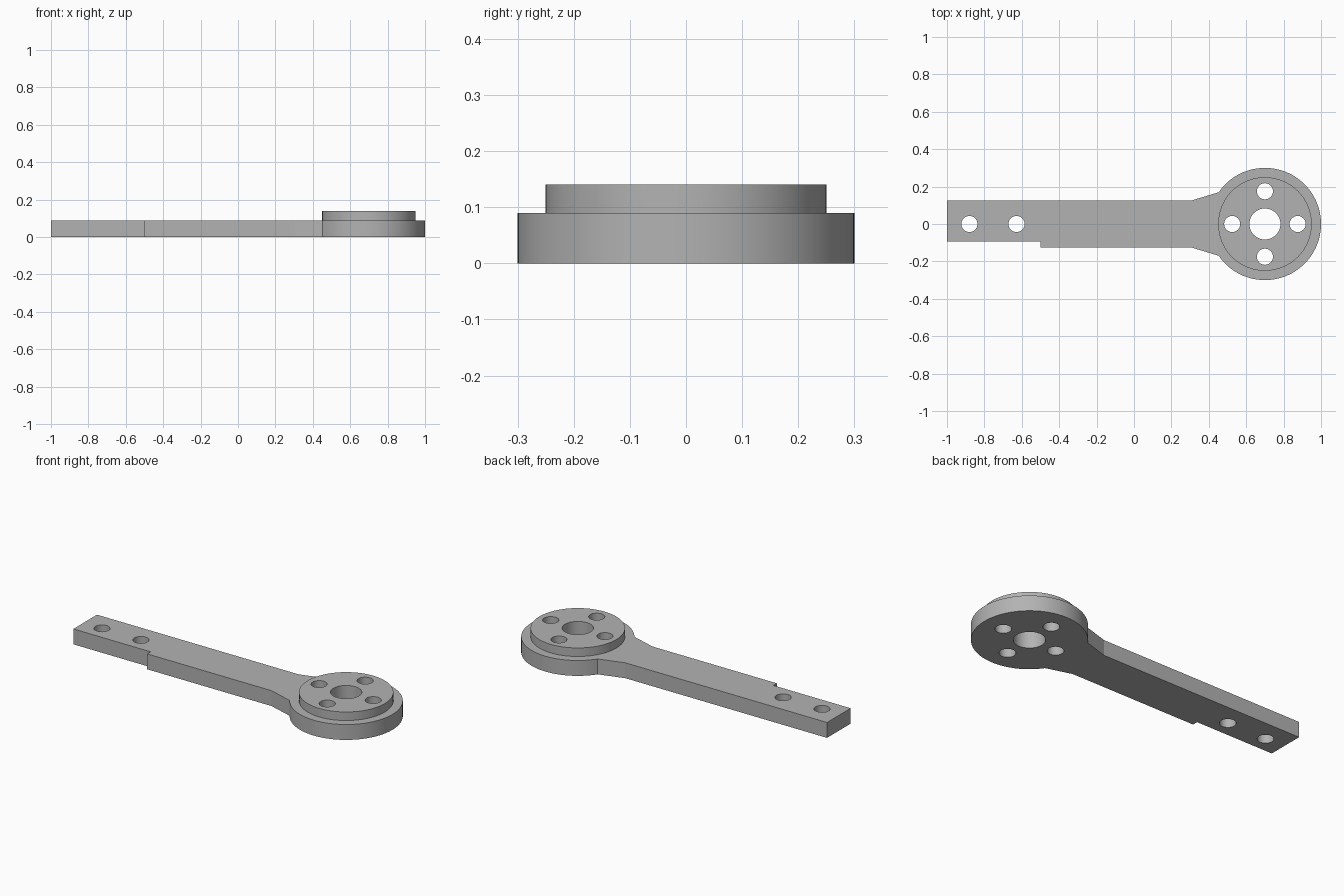
import bpy, bmesh, math

cube = bpy.data.objects.get("Cube")
if cube:
    bpy.data.objects.remove(cube, do_unlink=True)

HUB_X, HUB_R = 0.70, 0.30
ARM_H, TOP_H = 0.09, 0.14

grey = bpy.data.materials.new("plain grey")
grey.use_nodes = True
grey.diffuse_color = (0.45, 0.45, 0.45, 1)
grey.node_tree.nodes["Principled BSDF"].inputs["Base Color"].default_value = (0.45, 0.45, 0.45, 1)


def prism(name, outline, z0, z1):
    """Extrude a counter-clockwise outline from z0 to z1."""
    bm = bmesh.new()
    base = bm.faces.new([bm.verts.new((x, y, z0)) for x, y in outline])
    ext = bmesh.ops.extrude_face_region(bm, geom=[base], use_keep_orig=True)
    top = [v for v in ext["geom"] if isinstance(v, bmesh.types.BMVert)]
    bmesh.ops.translate(bm, verts=top, vec=(0, 0, z1 - z0))
    bmesh.ops.recalc_face_normals(bm, faces=bm.faces)
    mesh = bpy.data.meshes.new(name)
    bm.to_mesh(mesh)
    bm.free()
    mesh.materials.append(grey)
    obj = bpy.data.objects.new(name, mesh)
    bpy.context.collection.objects.link(obj)
    return obj


def arc(cx, cy, r, start, end, n):
    return [(cx + r * math.cos(start + (end - start) * i / n),
             cy + r * math.sin(start + (end - start) * i / n)) for i in range(n + 1)]


def disc(name, x, y, r, z0, z1, n=48):
    return prism(name, arc(x, y, r, 0, math.tau, n)[:-1], z0, z1)


def combine(target, tool, operation):
    """Apply a boolean and discard the helper."""
    tool.hide_render = True
    mod = target.modifiers.new(operation, 'BOOLEAN')
    mod.operation, mod.object, mod.solver = operation, tool, 'EXACT'
    bpy.context.view_layer.objects.active = target
    bpy.ops.object.modifier_apply(modifier=mod.name)
    bpy.data.objects.remove(tool, do_unlink=True)


# Stepped bar flaring into the round hub
join = math.radians(145.5)
outline = [(0.305, 0.125), (-1, 0.125), (-1, -0.093), (-0.5, -0.093),
           (-0.5, -0.125), (0.305, -0.125)]
outline += arc(HUB_X, 0, HUB_R, -join, join, 80)
arm = prism("lever_arm", outline, 0, ARM_H)

# Raised boss on the hub, sunk slightly for a clean union
combine(arm, disc("hub_boss", HUB_X, 0, 0.25, 0.05, TOP_H, 96), 'UNION')

# Centre bore, four bolt holes around it, two mounting holes in the bar
holes = [(HUB_X, 0, 0.083), (-0.88, 0, 0.043), (-0.628, 0, 0.043)]
for i in range(4):
    a = i * math.pi / 2
    holes.append((HUB_X + 0.175 * math.cos(a), 0.175 * math.sin(a), 0.043))
for x, y, r in holes:
    combine(arm, disc("hole_cutter", x, y, r, -0.1, 0.3), 'DIFFERENCE')

# Smooth curved walls, crisp edges
bpy.ops.object.select_all(action='DESELECT')
arm.select_set(True)
bpy.context.view_layer.objects.active = arm
bpy.ops.object.shade_smooth_by_angle(angle=math.radians(15))
